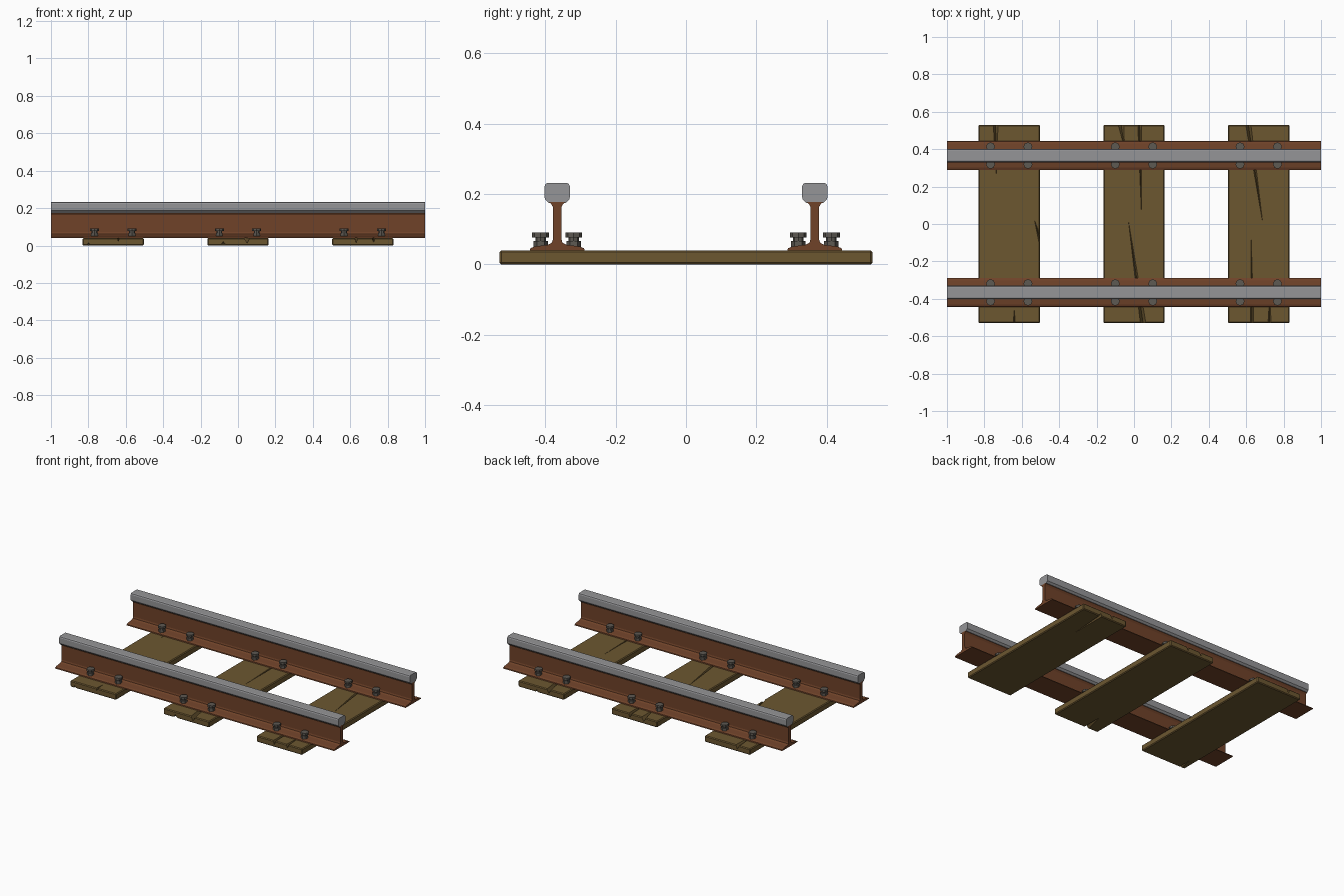
import bpy, bmesh
from mathutils import Vector, Matrix

if "Cube" in bpy.data.objects:
    bpy.data.objects.remove(bpy.data.objects["Cube"])


def material(name, rgb):
    m = bpy.data.materials.new(name)
    m.diffuse_color = (*rgb, 1)
    m.use_nodes = True
    m.node_tree.nodes["Principled BSDF"].inputs["Base Color"].default_value = m.diffuse_color
    return m


RUST = material("rust", (0.16, 0.055, 0.022))
STEEL = material("steel", (0.3, 0.3, 0.31))
IRON = material("iron", (0.11, 0.10, 0.085))
WOOD = material("wood", (0.15, 0.095, 0.03))


def finish(bm, name, mat):
    bmesh.ops.recalc_face_normals(bm, faces=bm.faces)
    me = bpy.data.meshes.new(name)
    bm.to_mesh(me)
    bm.free()
    ob = bpy.data.objects.new(name, me)
    bpy.context.collection.objects.link(ob)
    if mat:
        me.materials.append(mat)
    return ob


def extrude_x(name, half, y0, mat):
    """Mirror a half profile (y, z) about y0 and extrude it along x."""
    pts = half + [(-y, z) for y, z in reversed(half)]
    bm = bmesh.new()
    f = bm.faces.new([bm.verts.new((-1, y0 + y, z)) for y, z in pts])
    r = bmesh.ops.extrude_face_region(bm, geom=[f])
    vs = [g for g in r["geom"] if isinstance(g, bmesh.types.BMVert)]
    bmesh.ops.translate(bm, vec=(2, 0, 0), verts=vs)
    return finish(bm, name, mat)


# Rails: rusty foot and web, polished head
BODY = [(0.078, 0.04), (0.076, 0.046), (0.064, 0.051), (0.026, 0.056),
        (0.015, 0.062), (0.012, 0.072), (0.012, 0.163), (0.017, 0.172), (0.024, 0.178)]
HEAD = [(0.024, 0.175), (0.035, 0.186), (0.036, 0.192), (0.036, 0.222),
        (0.033, 0.229), (0.026, 0.232)]
for side, label in ((-1, "front"), (1, "back")):
    extrude_x(label + "_rail_body", BODY, side * 0.366, RUST)
    extrude_x(label + "_rail_head", HEAD, side * 0.366, STEEL)

# Cracks per sleeper: widest point, tip, width, depth, cut from below
CRACKS = [
    [((-0.74, 0.54), (-0.735, 0.23), 0.028, 0.026, 0),
     ((-0.50, -0.09), (-0.535, 0.03), 0.022, 0.022, 0),
     ((-0.64, -0.54), (-0.64, -0.45), 0.014, 0.02, 0),
     ((-0.80, -0.54), (-0.79, -0.42), 0.018, 0.018, 1)],
    [((-0.07, 0.54), (-0.05, 0.40), 0.036, 0.026, 0),
     ((0.03, 0.54), (0.042, -0.02), 0.022, 0.028, 0),
     ((0.05, -0.54), (-0.036, 0.06), 0.032, 0.028, 0),
     ((-0.08, -0.54), (-0.06, -0.38), 0.04, 0.022, 1)],
    [((0.61, 0.54), (0.695, -0.04), 0.03, 0.026, 0),
     ((0.632, -0.54), (0.625, 0.0), 0.018, 0.026, 0),
     ((0.725, -0.54), (0.725, -0.38), 0.02, 0.024, 0),
     ((0.70, 0.54), (0.69, 0.26), 0.022, 0.02, 1)],
]

# Sleepers: bevelled planks with wedge cracks cut out
for i, cx in enumerate((-0.667, 0, 0.667)):
    bm = bmesh.new()
    bmesh.ops.create_cube(bm, size=1, matrix=Matrix.Translation((cx, 0, 0.02))
                          @ Matrix.Diagonal((0.328, 1.06, 0.04, 1)))
    bmesh.ops.bevel(bm, geom=bm.edges[:], offset=0.005, segments=1, affect='EDGES')
    plank = finish(bm, f"sleeper_{i + 1}", WOOD)

    bm = bmesh.new()
    for a, b, w, d, below in CRACKS[i]:
        a, b = Vector(a), Vector(b)
        n = (b - a).orthogonal().normalized() * w / 2
        z, zb = (-0.002, d) if below else (0.042, 0.04 - d)
        v = [bm.verts.new(p) for p in ((*(a - n), z), (*(a + n), z), (*a, zb), (*b, z))]
        for k in ((0, 1, 2), (0, 1, 3), (1, 2, 3), (0, 2, 3)):
            bm.faces.new([v[j] for j in k])
    cutter = finish(bm, "crack_cutter", WOOD)
    mod = plank.modifiers.new("cracks", 'BOOLEAN')
    mod.operation, mod.solver, mod.object = 'DIFFERENCE', 'EXACT', cutter
    bpy.context.view_layer.objects.active = plank
    bpy.ops.object.modifier_apply(modifier=mod.name)
    bpy.data.objects.remove(cutter)

    # Bolts: nut, shank and head on both sides of each rail
    for bx in (cx - 0.1, cx + 0.1):
        for ry in (-0.366, 0.366):
            for dy in (-0.047, 0.047):
                bm = bmesh.new()
                for r, z0, z1, n in ((0.021, 0.046, 0.067, 6), (0.015, 0.05, 0.08, 8),
                                     (0.024, 0.077, 0.091, 8)):
                    bmesh.ops.create_cone(bm, cap_ends=True, segments=n, radius1=r, radius2=r,
                                          depth=z1 - z0,
                                          matrix=Matrix.Translation((bx, ry + dy, (z0 + z1) / 2)))
                finish(bm, "bolt", IRON)
